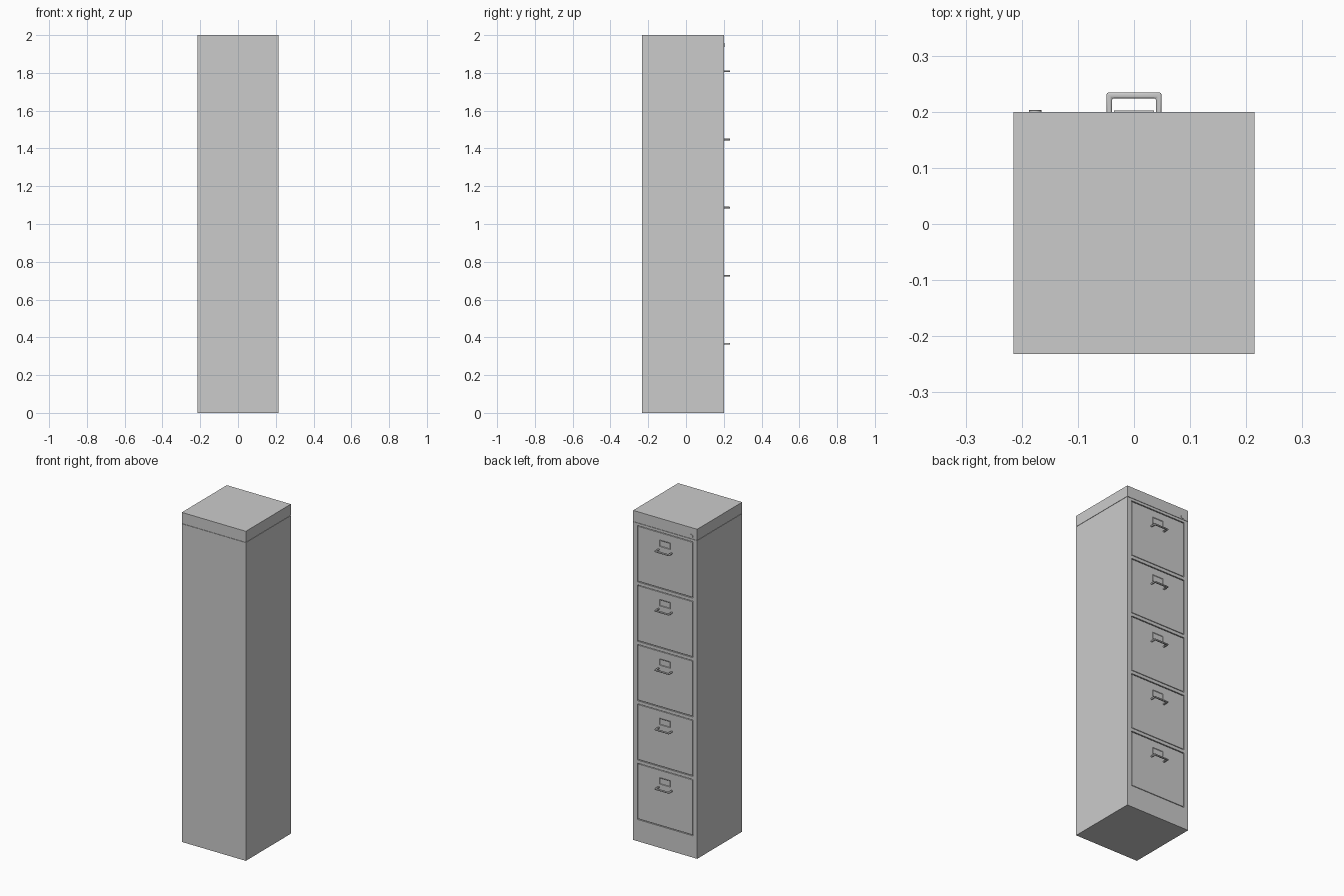
import bpy, bmesh
from mathutils import Matrix, Vector

if "Cube" in bpy.data.objects:
    bpy.data.objects.remove(bpy.data.objects["Cube"])

FRONT_Y = 0.200          # plane carrying the drawers
BACK_Y = -0.232
HALF_W = 0.215
SEAM_Z = 1.931
DRAWER_TOP, PITCH, DRAWER_H, DRAWER_W = 1.916, 0.3605, 0.342, 0.374
COUNT = 5


def finish(name, bm, bevel=0.0, segments=2):
    bmesh.ops.recalc_face_normals(bm, faces=bm.faces)
    mesh = bpy.data.meshes.new(name)
    bm.to_mesh(mesh)
    bm.free()
    obj = bpy.data.objects.new(name, mesh)
    bpy.context.collection.objects.link(obj)
    if bevel:
        mod = obj.modifiers.new("soft_edges", 'BEVEL')
        mod.width, mod.segments, mod.limit_method = bevel, segments, 'ANGLE'
        bpy.context.view_layer.objects.active = obj
        obj.select_set(True)
        bpy.ops.object.shade_smooth_by_angle()
        obj.select_set(False)
    return obj


def add_box(bm, lo, hi):
    lo, hi = Vector(lo), Vector(hi)
    m = Matrix.Translation((lo + hi) / 2) @ Matrix.Diagonal((*(hi - lo), 1))
    return bmesh.ops.create_cube(bm, size=1, matrix=m)['verts']


def box(name, lo, hi, bevel=0.0):
    bm = bmesh.new()
    add_box(bm, lo, hi)
    return finish(name, bm, bevel)


def extrude_profile(name, points, z0, z1, bevel):
    bm = bmesh.new()
    face = bm.faces.new([bm.verts.new((x, y, z0)) for x, y in points])
    new = bmesh.ops.extrude_face_region(bm, geom=[face])['geom']
    bmesh.ops.translate(bm, vec=(0, 0, z1 - z0),
                        verts=[v for v in new if isinstance(v, bmesh.types.BMVert)])
    return finish(name, bm, bevel)


# Cabinet body with five drawer openings cut into it
body = box("cabinet_body", (-HALF_W, BACK_Y, 0), (HALF_W, FRONT_Y, SEAM_Z))
bm = bmesh.new()
for i in range(COUNT):
    top = DRAWER_TOP - i * PITCH
    add_box(bm, (-DRAWER_W / 2, FRONT_Y - 0.02, top - DRAWER_H),
            (DRAWER_W / 2, FRONT_Y + 0.05, top))
cutter = finish("drawer_opening_cutter", bm)
cutter.hide_render = True
cutter.hide_set(True)
cutter.display_type = 'WIRE'
cut = body.modifiers.new("openings", 'BOOLEAN')
cut.object, cut.operation, cut.solver = cutter, 'DIFFERENCE', 'EXACT'

# Top cap, separated from the body by a narrow recessed seam
box("top_seam", (-HALF_W + 0.003, BACK_Y + 0.003, SEAM_Z - 0.001),
    (HALF_W - 0.003, FRONT_Y - 0.003, SEAM_Z + 0.003))
box("top_cap", (-HALF_W, BACK_Y, SEAM_Z + 0.002), (HALF_W, FRONT_Y, 2.0))

# Lock barrel with a keyway block
bm = bmesh.new()
bmesh.ops.create_cone(bm, cap_ends=True, segments=24, radius1=0.0115, radius2=0.0115,
                      depth=0.006,
                      matrix=Matrix.Translation((-0.176, FRONT_Y, 1.948))
                      @ Matrix.Rotation(1.570796, 4, 'X'))
finish("lock", bm, 0.001)
box("keyway", (-0.1772, FRONT_Y, 1.943), (-0.1748, FRONT_Y + 0.0035, 1.953))

# Handle outline seen from above: two arms joined by a grip
half = [(0.049, FRONT_Y - 0.003), (0.049, 0.234), (-0.049, 0.234), (-0.049, FRONT_Y - 0.003)]
inner = [(-0.039, FRONT_Y - 0.003), (-0.039, 0.224), (0.039, 0.224), (0.039, FRONT_Y - 0.003)]
gap = 0.004

for i in range(COUNT):
    top = DRAWER_TOP - i * PITCH
    # Drawer front, set inside its opening with a thin gap all round
    box(f"drawer_front_{i + 1}",
        (-DRAWER_W / 2 + gap, FRONT_Y - 0.021, top - DRAWER_H + gap),
        (DRAWER_W / 2 - gap, FRONT_Y - 0.001, top - gap), 0.0015)
    # Pull handle
    hz = top - 0.108
    extrude_profile(f"handle_{i + 1}", half + inner, hz - 0.0045, hz + 0.0045, 0.003)
    # Label holder: thin rim around a sunken card
    bm = bmesh.new()
    add_box(bm, (-0.036, FRONT_Y - 0.003, top - 0.086), (0.036, FRONT_Y + 0.002, top - 0.048))
    bm.normal_update()
    face = max(bm.faces, key=lambda f: f.normal.y)
    bmesh.ops.inset_region(bm, faces=[face], thickness=0.004)
    bmesh.ops.translate(bm, vec=(0, -0.002, 0), verts=face.verts)
    finish(f"label_holder_{i + 1}", bm)
